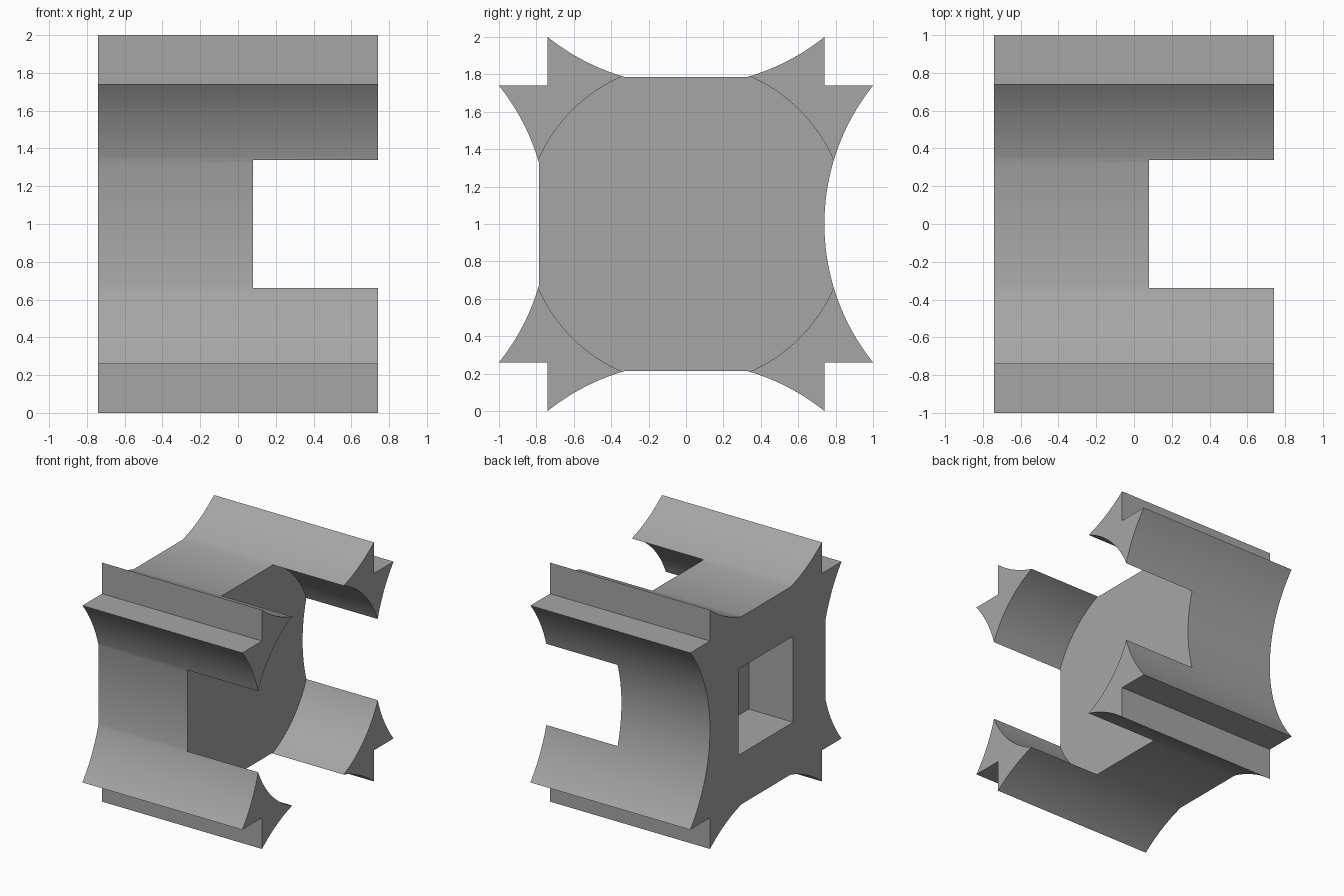
import bpy, bmesh, math
from mathutils import Matrix, Vector

if "Cube" in bpy.data.objects:
    bpy.data.objects.remove(bpy.data.objects["Cube"])

HALF = 0.74          # half length along x, and inner corner of the ribs
TIP = 1.0            # outer reach of the ribs
FLAT = 0.785         # distance of the flat sides
SAG = TIP - HALF
R = (HALF ** 2 + SAG ** 2) / (2 * SAG)   # radius of the concave sides
MID = Vector((0, 0, 1))

grey = bpy.data.materials.new("grey")
grey.diffuse_color = (0.38, 0.38, 0.38, 1)
grey.use_nodes = True
grey.node_tree.nodes["Principled BSDF"].inputs["Base Color"].default_value = grey.diffuse_color


def make_object(name, bm):
    bmesh.ops.recalc_face_normals(bm, faces=bm.faces)
    mesh = bpy.data.meshes.new(name)
    bm.to_mesh(mesh)
    bm.free()
    mesh.materials.append(grey)
    obj = bpy.data.objects.new(name, mesh)
    bpy.context.collection.objects.link(obj)
    return obj


def side(flat):
    """One scooped side as (along, out) points, optionally with a flat middle."""
    a0 = math.asin(HALF / R)
    a1 = math.acos((R - (FLAT - HALF)) / R) if flat else 0
    n = 14 if flat else 24
    arc = [a0 + (a1 - a0) * i / n for i in range(n + 1)]
    half = [(-R * math.sin(a), HALF + R - R * math.cos(a)) for a in arc]
    mirror = [(-s, o) for s, o in reversed(half)]
    return half + (mirror if flat else mirror[1:])


# Cross-section: four scooped sides with a notched corner between each pair
profile = []
for k in range(4):
    turn = Matrix.Rotation(-k * math.pi / 2, 2)
    for s, o in side(flat=(k != 1)):
        profile.append(turn @ Vector((s, o)))
    profile.append(turn @ Vector((HALF, HALF)))

bm = bmesh.new()
face = bm.faces.new([bm.verts.new((-HALF, p.x, p.y + 1)) for p in profile])
ext = bmesh.ops.extrude_face_region(bm, geom=[face])
bmesh.ops.translate(bm, vec=(2 * HALF, 0, 0),
                    verts=[v for v in ext["geom"] if isinstance(v, bmesh.types.BMVert)])
body = make_object("socket_body", bm)

# Round recess that leaves four prongs on the right
bm = bmesh.new()
bmesh.ops.create_cone(bm, cap_ends=True, segments=128, radius1=0.86, radius2=0.86, depth=1,
                      matrix=Matrix.Translation(MID + Vector((0.58, 0, 0)))
                      @ Matrix.Rotation(math.pi / 2, 4, 'Y'))
round_recess = make_object("round_recess_cutter", bm)

# Square drive hole in the left end
bm = bmesh.new()
bmesh.ops.create_cube(bm, size=1, matrix=Matrix.Translation(MID + Vector((-0.83, 0, 0)))
                      @ Matrix.Diagonal((1, 0.72, 0.72, 1)))
square_hole = make_object("square_hole_cutter", bm)

# Cut both recesses
bpy.context.view_layer.objects.active = body
for cutter in (round_recess, square_hole):
    cutter.hide_render = True
    mod = body.modifiers.new("cut", 'BOOLEAN')
    mod.operation = 'DIFFERENCE'
    mod.solver = 'EXACT'
    mod.object = cutter
    bpy.ops.object.modifier_apply(modifier=mod.name)
    bpy.data.objects.remove(cutter)

bpy.ops.object.select_all(action='DESELECT')
body.select_set(True)
bpy.ops.object.shade_smooth_by_angle(angle=math.radians(30))
